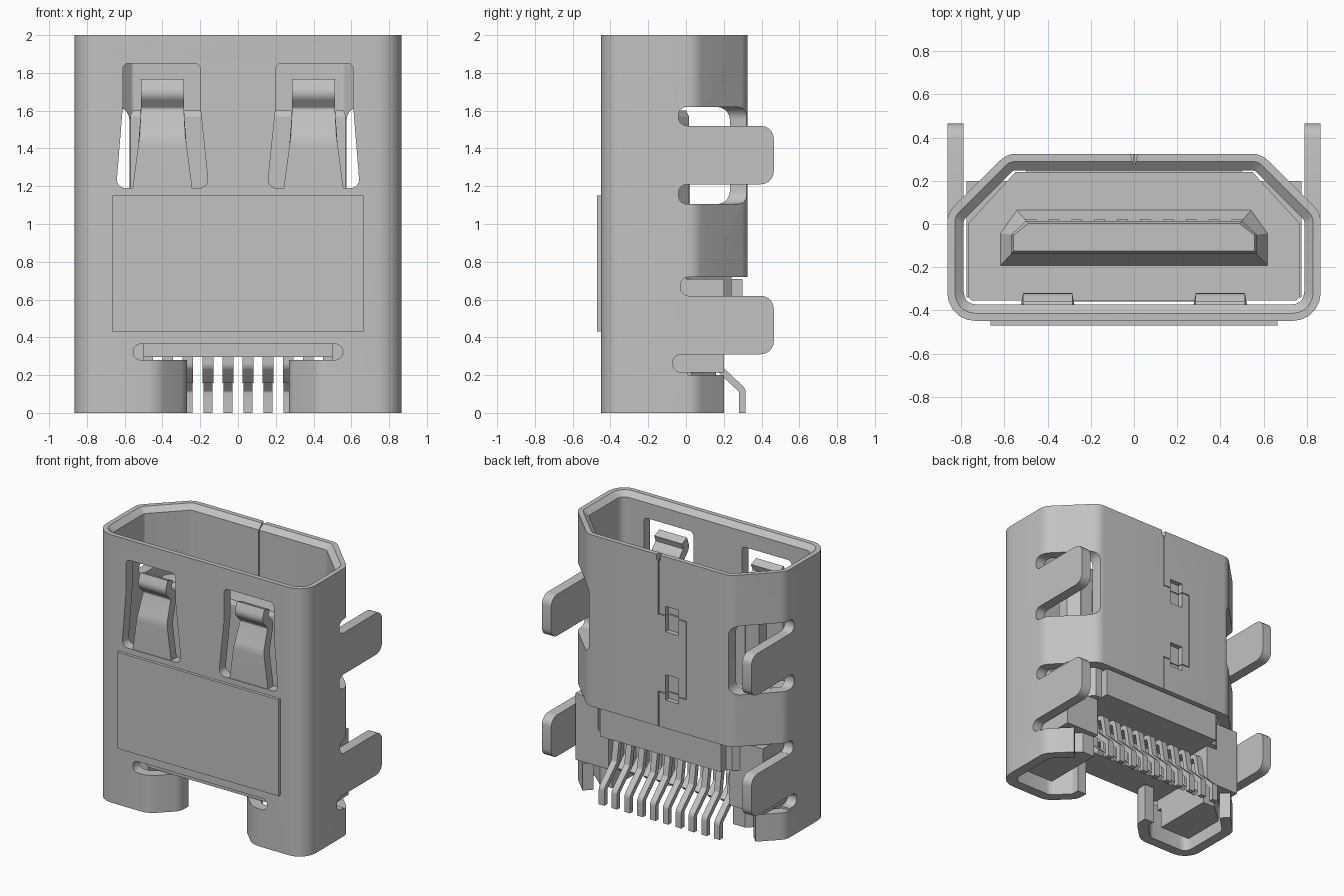
import bpy, bmesh, math
from mathutils import Vector

cube = bpy.data.objects.get("Cube")
if cube:
    bpy.data.objects.remove(cube)

metal = bpy.data.materials.new("plain_grey")
metal.use_nodes = True
GREY = (0.54, 0.54, 0.54, 1)
metal.diffuse_color = GREY
metal.node_tree.nodes["Principled BSDF"].inputs["Base Color"].default_value = GREY
parts = []


def make(name, verts, faces, keep=True):
    bm = bmesh.new()
    vs = [bm.verts.new(v) for v in verts]
    for f in faces:
        bm.faces.new([vs[i] for i in f])
    bmesh.ops.recalc_face_normals(bm, faces=bm.faces)
    me = bpy.data.meshes.new(name)
    bm.to_mesh(me)
    bm.free()
    me.materials.append(metal)
    ob = bpy.data.objects.new(name, me)
    bpy.context.collection.objects.link(ob)
    if keep:
        parts.append(ob)
    else:
        ob.hide_render = True
    return ob


def fillet(pts, radii, closed=True, n=5):
    """Round the corners of a 2D path; radii is one number or one per point."""
    if not isinstance(radii, (list, tuple)):
        radii = [radii] * len(pts)
    out, m = [], len(pts)
    for i, p in enumerate(pts):
        p, r = Vector(p), radii[i]
        if r == 0 or (not closed and i in (0, m - 1)):
            out.append(p)
            continue
        a = (Vector(pts[i - 1]) - p).normalized()
        b = (Vector(pts[(i + 1) % m]) - p).normalized()
        half = a.angle(b) / 2
        d = r / math.tan(half)
        c = p + (a + b).normalized() * (r / math.sin(half))
        u, v = p + a * d - c, p + b * d - c
        ang = u.angle(v)
        for k in range(n + 1):
            t = k / n
            out.append(c + (u * math.sin((1 - t) * ang) + v * math.sin(t * ang)) / math.sin(ang))
    return out


def offset(pts, d, closed):
    """Shift a path to its left by d with mitred corners."""
    out, m = [], len(pts)
    for i, p in enumerate(pts):
        e = []
        if closed or i > 0:
            e.append((p - pts[i - 1]).normalized())
        if closed or i < m - 1:
            e.append((pts[(i + 1) % m] - p).normalized())
        ns = [Vector((-k.y, k.x)) for k in e]
        s = sum(ns, Vector((0, 0))).normalized()
        out.append(p + s * d / max(s.dot(ns[0]), 0.3))
    return out


def loft(name, low, high, keep=True):
    """Solid between two matching 3D loops."""
    n = len(low)
    faces = [list(range(n)), list(range(n, 2 * n))]
    faces += [[i, (i + 1) % n, n + (i + 1) % n, n + i] for i in range(n)]
    return make(name, low + high, faces, keep)


def prism(name, pts, lo, hi, axis="z", keep=True):
    place = {"x": lambda p, t: (t, p[0], p[1]),
             "y": lambda p, t: (p[0], t, p[1]),
             "z": lambda p, t: (p[0], p[1], t)}[axis]
    return loft(name, [place(p, lo) for p in pts], [place(p, hi) for p in pts], keep)


def rect(a0, b0, a1, b1):
    return [(a0, b0), (a1, b0), (a1, b1), (a0, b1)]


def box(name, x0, x1, y0, y1, z0, z1, keep=True):
    return prism(name, rect(x0, y0, x1, y1), z0, z1, "z", keep)


def sweep(name, path, section, closed):
    """Sweep a (depth, height) section along a plan path."""
    rings = [offset(path, d, closed) for d, _ in section]
    n, m = len(path), len(section)
    verts = [(rings[j][i].x, rings[j][i].y, section[j][1]) for i in range(n) for j in range(m)]
    faces = [[i * m + j, (i + 1) % n * m + j, (i + 1) % n * m + (j + 1) % m, i * m + (j + 1) % m]
             for i in range(n if closed else n - 1) for j in range(m)]
    if not closed:
        faces += [list(range(m)), list(range((n - 1) * m, n * m))]
    return make(name, verts, faces)


def ribbon(name, path, t, x0, x1, r):
    """Bent sheet strip: a (y, z) path of thickness t between x0 and x1."""
    p = fillet(path, r, False, 4)
    return prism(name, offset(p, t / 2, False) + offset(p, -t / 2, False)[::-1], x0, x1, "x")


def cut(obs, cutters):
    for ob in obs:
        for c in cutters:
            mod = ob.modifiers.new("cut", "BOOLEAN")
            mod.operation, mod.solver, mod.object = "DIFFERENCE", "EXACT", c
    bpy.context.view_layer.update()
    deps = bpy.context.evaluated_depsgraph_get()
    baked = [bpy.data.meshes.new_from_object(ob.evaluated_get(deps)) for ob in obs]
    for ob, me in zip(obs, baked):
        ob.modifiers.clear()
        ob.data = me
    for c in cutters:
        bpy.data.objects.remove(c)


T = 0.076
SIDES = (("left", 1), ("right", -1))
# Shell: folded sheet tube with a chamfered mouth
outline = [(-0.865, -0.449), (0.865, -0.449), (0.865, 0.05), (0.59, 0.325), (-0.59, 0.325), (-0.865, 0.05)]
shell = sweep("shell", fillet(outline, [0.13, 0.13, 0.1, 0.1, 0.1, 0.1]),
              [(0, 0.28), (0, 2), (0.035, 2), (T, 1.965), (T, 0.28)], True)

# Feet: shell continued downward with curled ends
foot_path = fillet([(0.27, -0.2), (0.27, -0.29), (0.43, -0.449), (0.865, -0.449), (0.865, 0.05), (0.715, 0.2)],
                   [0, 0.1, 0.14, 0.13, 0.1, 0], False)
feet = []
for side, s in SIDES:
    foot = sweep(side + "_foot", foot_path, [(0, 0), (0, 0.28), (T, 0.28), (T, 0)], False)
    if s < 0:
        for v in foot.data.vertices:
            v.co.x *= -1
        foot.data.flip_normals()
    feet.append(foot)

cutters = [box("back_cut", -1, 1, 0.01, 0.6, 0.2, 0.72, False),
           prism("front_slot", fillet(rect(-0.555, 0.28, 0.555, 0.365), 0.042), -0.6, -0.3, "y", False),
           prism("mouth_notch", [(-0.02, 0.34), (0.02, 0.34), (0, 0.26)], 1.96, 2.1, "z", False)]
for side, s in SIDES:
    # Rounded relief slots above and below each side tab
    for y0, z0, z1 in ((-0.04, 1.52, 1.62), (-0.04, 1.105, 1.21), (-0.03, 0.62, 0.72), (-0.07, 0.215, 0.31)):
        cutters.append(prism("side_slot", fillet(rect(y0, z0, 0.12, z1), [0.045, 0, 0, 0.045]),
                             s * 0.7, s, "x", False))
    # Corner windows and latch openings
    cutters.append(prism("corner_window", fillet([(s * x, z) for x, z in rect(0.575, 1.105, 1.1, 1.62)], 0.07),
                         0.01, 0.6, "y", False))
    hole = [(0.2, 1.85), (0.2, 1.62), (0.155, 1.19), (0.645, 1.19), (0.61, 1.62), (0.61, 1.85)]
    cutters.append(prism("latch_opening", fillet([(s * x, z) for x, z in hole], [0.03, 0, 0.045, 0.045, 0, 0.03]),
                         -0.6, -0.3, "y", False))
# Interlocking back seam, as fine grooves
W = 0.003
for x0, x1, z0, z1 in ((0, 0, 1.56, 2.1), (0, 0, 0.5, 0.98), (-0.23, -0.23, 0.98, 1.56),
                       (-0.23, 0, 0.98, 0.98), (-0.23, 0, 1.56, 1.56)):
    cutters.append(box("seam", x0 - W, x1 + W, 0.23, 0.4, z0 - W, z1 + W, False))
for z in (0.93, 1.44):
    cutters.append(box("seam_hole", -0.165, -0.06, 0.29, 0.4, z, z + 0.19, False))
cut([shell] + feet, cutters)

# Front plate
box("front_plate", -0.665, 0.665, -0.471, -0.449, 0.43, 1.15)

for side, s in SIDES:
    # Mounting tabs
    for level, z0, z1 in (("upper", 1.21, 1.52), ("lower", 0.31, 0.62)):
        prism(f"{level}_{side}_tab", fillet(rect(0.008, z0, 0.465, z1), [0, 0.07, 0.07, 0]),
              s * (0.865 - T), s * 0.865, "x")
    # Spring latch: narrows upward, dips inward and ends in an outward lip
    latch = ribbon(side + "_latch", [(-0.411, 1.19), (-0.411, 1.44), (-0.345, 1.62), (-0.415, 1.69), (-0.39, 1.755)],
                   T - 0.01, -1, 1, [0, 0.15, 0.05, 0.03, 0])
    for v in latch.data.vertices:
        k = min(max((v.co.z - 1.19) / 0.33, 0), 1)
        v.co.x = s * 0.4 + v.co.x * (0.158 - 0.044 * k)

# Insulating body: floor, rear block, front lip, side blocks and posts
body = [(-0.77, -0.355), (0.77, -0.355), (0.77, 0.0), (0.55, 0.24), (-0.55, 0.24), (-0.77, 0.0)]
prism("body", fillet(body, [0.03, 0.03, 0, 0, 0, 0]), 0.5, 0.95)
box("rear_block", -0.5, 0.5, 0, 0.3, 0.5, 0.71)
box("front_lip", -0.5, 0.5, -0.36, -0.1, 0.295, 0.5)
for side, s in SIDES:
    box(side + "_block", s * 0.5, s * 0.775, -0.34, 0.2, 0.215, 0.71)
    prism(side + "_post", [(s * x, y) for x, y in ((0.5, -0.3), (0.75, -0.3), (0.75, 0.03), (0.6, 0.16), (0.5, 0.16))],
          0.06, 0.215)

# Tongue on a sloping base
def loop(scale_x, scale_y, z):
    half = [(-0.57, -0.14), (0.57, -0.14), (0.57, -0.05), (0.5, 0.015), (-0.5, 0.015), (-0.57, -0.05)]
    return [(x * scale_x, (y + 0.06) * scale_y - 0.06, z) for x, y in half]


loft("tongue_base", loop(1.085, 1.65, 0.95), loop(1, 1, 1.03))
loft("tongue", loop(1, 1, 1.03), loop(1, 1, 1.57))
loft("tongue_tip", loop(1, 1, 1.57), loop(0.98, 0.82, 1.6))

# Contacts on the tongue and two rows of bent solder pins
for i in range(10):
    x = (i - 4.5) * 0.106
    box("tongue_contact", x - 0.025, x + 0.025, 0.014, 0.021, 1.03, 1.5)
    ribbon("rear_pin", [(0, 0.44), (0.12, 0.44), (0.15, 0.26), (0.298, 0.12), (0.298, 0)],
           0.036, x - 0.023, x + 0.023, 0.035)
    ribbon("inner_pin", [(-0.11, 0.36), (0.0, 0.36), (0.0, 0.25), (0.08, 0.17)],
           0.036, x - 0.028, x + 0.028, 0.03)

# Smooth the bends, keep the sheet edges crisp
bpy.ops.object.select_all(action="DESELECT")
for ob in parts:
    ob.select_set(True)
bpy.context.view_layer.objects.active = shell
bpy.ops.object.shade_smooth_by_angle(angle=math.radians(30))
